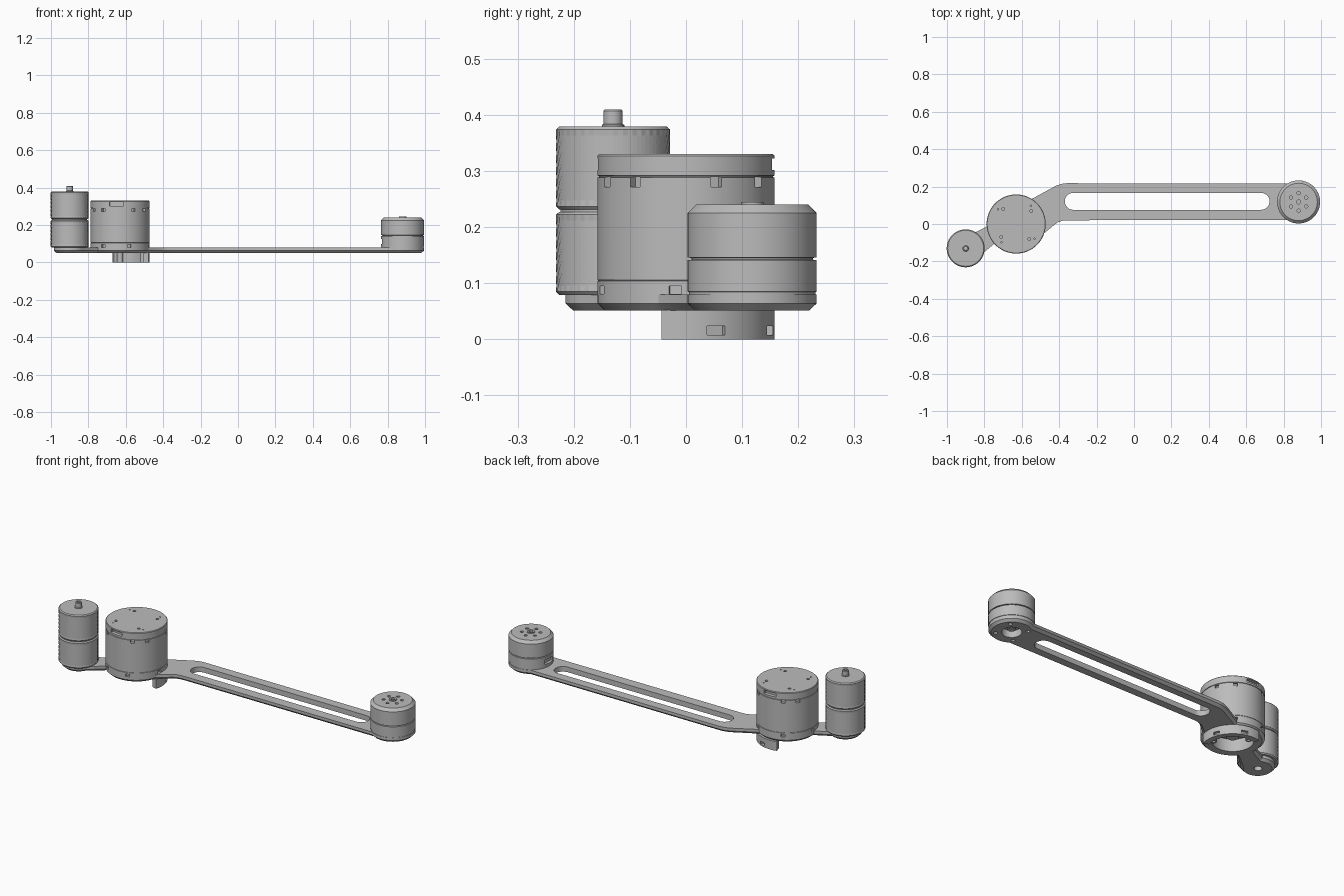
import bpy, bmesh, math
from mathutils import Matrix, Vector

if "Cube" in bpy.data.objects:
    bpy.data.objects.remove(bpy.data.objects["Cube"], do_unlink=True)

grey = bpy.data.materials.new("plain grey")
grey.use_nodes = True
grey.diffuse_color = (0.5, 0.5, 0.5, 1)
grey.node_tree.nodes["Principled BSDF"].inputs["Base Color"].default_value = (0.5, 0.5, 0.5, 1)

WEIGHT, MOTOR, HUB = (-0.9, -0.13), (-0.63, 0.0), (0.88, 0.118)
MOTOR_R, HUB_R = 0.158, 0.115


def finish(bm, name):
    bmesh.ops.recalc_face_normals(bm, faces=bm.faces)
    mesh = bpy.data.meshes.new(name)
    bm.to_mesh(mesh)
    bm.free()
    mesh.materials.append(grey)
    ob = bpy.data.objects.new(name, mesh)
    bpy.context.collection.objects.link(ob)
    return ob


def activate(ob):
    bpy.ops.object.select_all(action="DESELECT")
    ob.select_set(True)
    bpy.context.view_layer.objects.active = ob


def smooth(ob, angle=30):
    activate(ob)
    bpy.ops.object.shade_smooth_by_angle(angle=math.radians(angle))


def cut(ob, bm):
    """Subtract the solids held in bm from ob."""
    cutter = finish(bm, "cutter")
    cutter.hide_render = True
    activate(ob)
    mod = ob.modifiers.new("cut", "BOOLEAN")
    mod.operation, mod.solver, mod.object = "DIFFERENCE", "EXACT", cutter
    bpy.ops.object.modifier_apply(modifier=mod.name)
    bpy.data.objects.remove(cutter, do_unlink=True)


def lathe(name, centre, profile, n=64, knurl=0.0):
    """Revolve (radius, z) points; knurl dents every other point of inner rows."""
    bm = bmesh.new()
    rows = []
    for i, (r, z) in enumerate(profile):
        if r == 0:
            rows.append([bm.verts.new((*centre, z))] * n)
            continue
        ring = []
        for j in range(n):
            a = math.tau * j / n
            dent = knurl if (i + j) % 2 and 2 < i < len(profile) - 3 else 0
            ring.append(bm.verts.new((centre[0] + (r - dent) * math.cos(a),
                                      centre[1] + (r - dent) * math.sin(a), z)))
        rows.append(ring)
    for low, high in zip(rows, rows[1:]):
        for j in range(n):
            k = (j + 1) % n
            corners = dict.fromkeys((low[j], low[k], high[k], high[j]))
            bm.faces.new(list(corners))
    return finish(bm, name)


def arc(centre, r, start, end, steps=24):
    return [(centre[0] + r * math.cos(math.radians(start + (end - start) * i / steps)),
             centre[1] + r * math.sin(math.radians(start + (end - start) * i / steps)))
            for i in range(steps + 1)]


def prism(bm, outline, z0, z1):
    """Extrude an outline upward and return its bottom face."""
    bottom = bm.faces.new([bm.verts.new((x, y, z0)) for x, y in outline])
    top = bmesh.ops.extrude_face_region(bm, geom=[bottom], use_keep_orig=True)["geom"]
    bmesh.ops.translate(bm, verts=[v for v in top if isinstance(v, bmesh.types.BMVert)],
                        vec=(0, 0, z1 - z0))
    bmesh.ops.recalc_face_normals(bm, faces=bm.faces)
    return bottom


def drill(bm, centre, r, z0, z1, n=24):
    prism(bm, arc(centre, r, 0, 360, n)[:-1], z0, z1)


def window(bm, centre, radius, azimuth, z, size):
    """Box (depth, width, height) set into a round wall."""
    m = (Matrix.Translation((*centre, z)) @ Matrix.Rotation(math.radians(azimuth), 4, "Z")
         @ Matrix.Translation((radius, 0, 0)) @ Matrix.Diagonal((*size, 1)))
    bmesh.ops.create_cube(bm, size=1, matrix=m)


def polar(centre, r, azimuth):
    return arc(centre, r, azimuth, azimuth, 1)[0]


# Arm plate with chamfered underside
outline = (arc(WEIGHT, 0.085, 65, 330) + arc(MOTOR, MOTOR_R, 222, 342)
           + [(-0.41, 0.008), (-0.385, 0.017), (-0.36, 0.02)]
           + arc(HUB, HUB_R, 238, 482, 40)
           + [(-0.36, 0.218), (-0.39, 0.214), (-0.42, 0.203)]
           + arc(MOTOR, MOTOR_R, 58, 185))
bm = bmesh.new()
base = prism(bm, outline, 0.064, 0.08)
bmesh.ops.inset_region(bm, faces=[base], thickness=0.014, depth=0.013)
arm = finish(bm, "arm")

# Long slot, motor openings and screw holes in the arm
bm = bmesh.new()
prism(bm, arc((-0.325, 0.121), 0.045, 90, 270) + arc((0.68, 0.121), 0.045, -90, 90), 0, 0.2)
drill(bm, MOTOR, 0.105, 0, 0.2, 48)
drill(bm, HUB, 0.05, 0, 0.2, 32)
drill(bm, WEIGHT, 0.02, 0, 0.2)
for az in range(45, 360, 90):
    drill(bm, polar(HUB, 0.08, az), 0.01, 0, 0.2, 12)
cut(arm, bm)
smooth(arm)

# Large motor body with recessed underside
motor = lathe("large_motor", MOTOR, [
    (0, 0.12), (0.105, 0.12), (0.105, 0.08), (MOTOR_R, 0.08),
    (MOTOR_R, 0.104), (0.156, 0.105), (MOTOR_R, 0.106),
    (MOTOR_R, 0.288), (0.155, 0.289), (0.155, 0.291), (MOTOR_R, 0.292),
    (MOTOR_R, 0.327), (0.155, 0.33), (0, 0.33)], 80)
bm = bmesh.new()
for az in (-152, -125, -63, -35, 20, 55, 117, 145):
    window(bm, MOTOR, MOTOR_R, az, 0.28, (0.03, 0.02, 0.018))
for az in (-125, -72, -7, 55, 117, 180):
    window(bm, MOTOR, MOTOR_R, az, 0.088, (0.03, 0.022, 0.014))
for az in (-97, 90):
    window(bm, MOTOR, MOTOR_R, az, 0.312, (0.04, 0.075, 0.02))
for az in range(41, 360, 90):
    drill(bm, polar(MOTOR, 0.106, az), 0.008, 0.31, 0.4, 12)
    drill(bm, polar(MOTOR, 0.125, az + 10), 0.004, 0.31, 0.4, 8)
cut(motor, bm)
smooth(motor)

# Motor shaft end seen inside the lower opening
smooth(lathe("motor_shaft", MOTOR, [(0, 0.07), (0.03, 0.07), (0.034, 0.074),
                                    (0.034, 0.125), (0, 0.125)], 32))

# Curved foot under the large motor, with side notches
bm = bmesh.new()
prism(bm, arc(MOTOR, MOTOR_R, -16, 105, 36) + arc(MOTOR, 0.128, 105, -16, 36), 0, 0.052)
foot = finish(bm, "curved_foot")
bm = bmesh.new()
for az in (20, 72):
    window(bm, MOTOR, MOTOR_R, az, 0.016, (0.03, 0.034, 0.016))
    drill(bm, polar(MOTOR, 0.136, az + 10), 0.005, -0.01, 0.03, 12)
cut(foot, bm)
smooth(foot)

# Screw lugs on the inside of the foot
for az in (0, 90):
    bm = bmesh.new()
    drill(bm, polar(MOTOR, 0.122, az), 0.016, 0.0, 0.052)
    lug = finish(bm, "foot_lug")
    bm = bmesh.new()
    drill(bm, polar(MOTOR, 0.12, az), 0.008, -0.01, 0.03, 16)
    cut(lug, bm)
    smooth(lug)

# Small motor at the far end
hub = lathe("small_motor", HUB, [
    (0, 0.09), (0.05, 0.09), (0.05, 0.08), (0.113, 0.08), (0.113, 0.084),
    (HUB_R, 0.085), (HUB_R, 0.141), (0.108, 0.142), (0.108, 0.145), (HUB_R, 0.146),
    (HUB_R, 0.225), (0.1, 0.24), (0.02, 0.24), (0.02, 0.245), (0, 0.245)], 64)
bm = bmesh.new()
drill(bm, HUB, 0.011, 0.22, 0.3)
for az in range(30, 390, 60):
    drill(bm, polar(HUB, 0.047, az), 0.009, 0.22, 0.3, 12)
window(bm, HUB, HUB_R, 180, 0.112, (0.03, 0.065, 0.026))
cut(hub, bm)
smooth(hub)
smooth(lathe("small_motor_shaft", HUB, [(0, 0.066), (0.02, 0.066), (0.022, 0.068),
                                        (0.022, 0.095), (0, 0.095)], 24))

# Two knurled counterweights on a threaded pin
for i, z in enumerate((0.079, 0.231)):
    rows = 13
    knurled = [(0.1015, z + 0.006 + 0.137 * k / rows) for k in range(rows + 1)]
    lathe("counterweight_%d" % (i + 1), WEIGHT,
          [(0, z), (0.096, z)] + knurled + [(0.096, z + 0.148), (0, z + 0.148)], 72, 0.002)
smooth(lathe("counterweight_core", WEIGHT, [(0, 0.2), (0.094, 0.2), (0.094, 0.26), (0, 0.26)], 48))
smooth(lathe("counterweight_pin", WEIGHT, [
    (0, 0.37), (0.02, 0.37), (0.02, 0.382), (0.017, 0.384), (0.017, 0.407), (0.014, 0.41),
    (0.009, 0.41), (0.009, 0.395), (0, 0.395)], 24))
